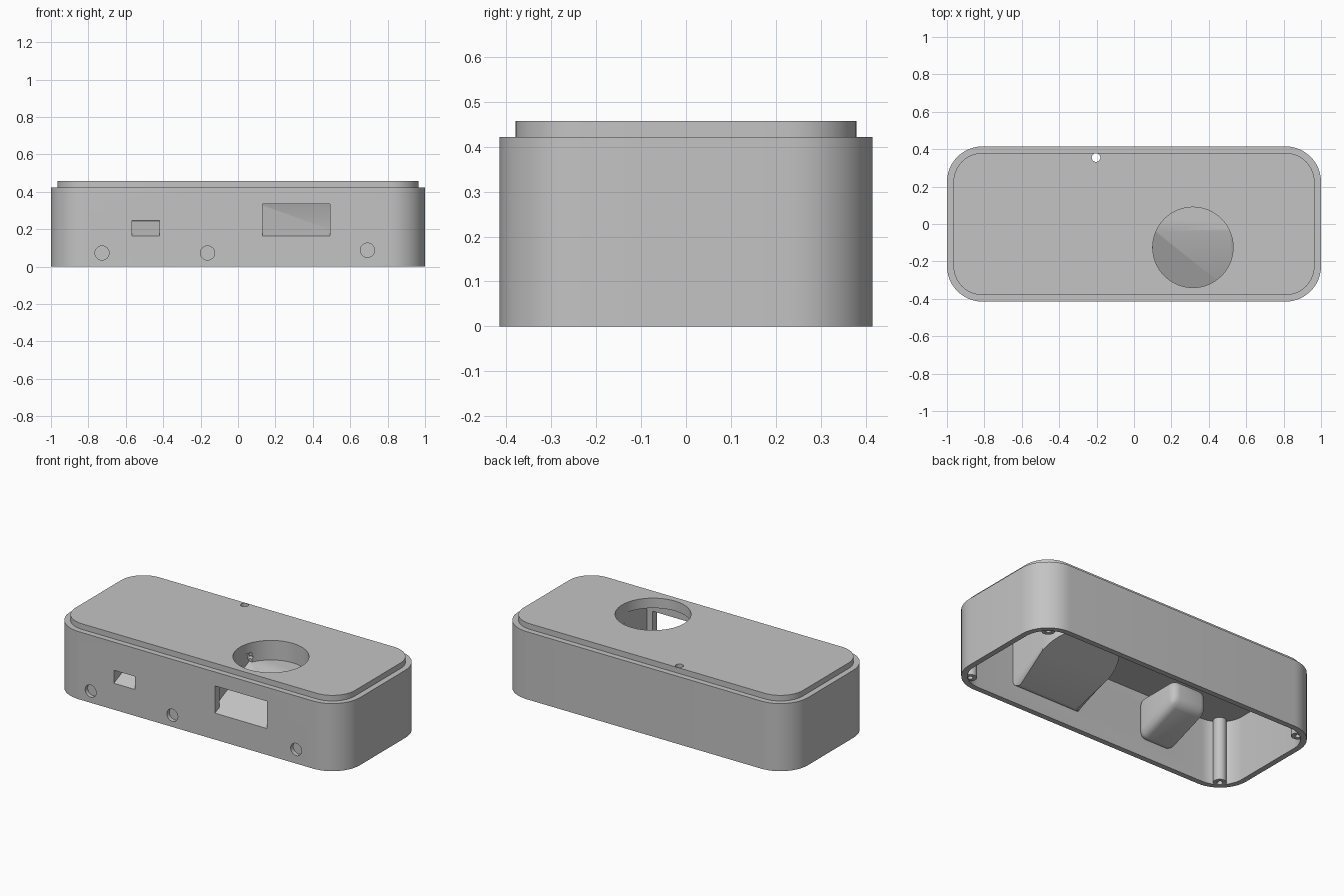
import bpy, bmesh, math

old = bpy.data.objects.get("Cube")
if old:
    bpy.data.objects.remove(old, do_unlink=True)

# One plain plastic colour
plastic = bpy.data.materials.new("grey_plastic")
plastic.use_nodes = True
GREY = (0.55, 0.55, 0.55, 1)
plastic.diffuse_color = GREY
plastic.node_tree.nodes["Principled BSDF"].inputs["Base Color"].default_value = GREY

SLOPE = 0.45        # rise of both chute floors toward the back
FRONT = -0.415      # front wall plane


def rounded_rect(hx, hy, r, n=12):
    pts = []
    for q, (sx, sy) in enumerate(((1, 1), (-1, 1), (-1, -1), (1, -1))):
        for i in range(n + 1):
            a = math.radians(90 * (q + i / n))
            pts.append((sx * (hx - r) + r * math.cos(a), sy * (hy - r) + r * math.sin(a)))
    return pts


def rect(cx, hx, y0, y1):
    return [(cx - hx, y0), (cx + hx, y0), (cx + hx, y1), (cx - hx, y1)]


def u_shape(cx, cy, r, y0, n=32):
    arc = [(cx + r * math.cos(math.pi * i / n), cy + r * math.sin(math.pi * i / n))
           for i in range(n + 1)]
    return [(cx - r, y0), (cx + r, y0)] + arc


def prism(name, outline, z0, z1, slope=0, bevel=0, where=None):
    """Extrude an outline upward; slope tilts the underside along y."""
    bm = bmesh.new()
    low = [bm.verts.new((x, y, z0 + slope * (y - FRONT))) for x, y in outline]
    high = [bm.verts.new((x, y, z1)) for x, y in outline]
    bottom = bm.faces.new(low[::-1])
    top = bm.faces.new(high)
    for i in range(len(low)):
        j = (i + 1) % len(low)
        bm.faces.new((low[i], low[j], high[j], high[i]))
    if bevel:
        edges = {"top": top.edges, "bottom": bottom.edges, "all": bm.edges}[where]
        bmesh.ops.bevel(bm, geom=list(edges), offset=bevel, segments=6,
                        profile=0.5, affect='EDGES')
    bmesh.ops.recalc_face_normals(bm, faces=bm.faces)
    mesh = bpy.data.meshes.new(name)
    bm.to_mesh(mesh)
    bm.free()
    obj = bpy.data.objects.new(name, mesh)
    bpy.context.collection.objects.link(obj)
    mesh.materials.append(plastic)
    return obj


def cylinder(name, r, depth, loc, rot=(0, 0, 0), sides=32):
    bpy.ops.mesh.primitive_cylinder_add(vertices=sides, radius=r, depth=depth,
                                        location=loc, rotation=rot)
    obj = bpy.context.object
    obj.name = name
    obj.data.materials.append(plastic)
    return obj


def combine(tool, operation):
    """Apply a boolean to the case and discard the tool."""
    mod = case.modifiers.new(tool.name, 'BOOLEAN')
    mod.object, mod.operation, mod.solver = tool, operation, 'EXACT'
    bpy.context.view_layer.objects.active = case
    bpy.ops.object.modifier_apply(modifier=mod.name)
    bpy.data.objects.remove(tool, do_unlink=True)


def add(tool):
    combine(tool, 'UNION')


def cut(tool):
    combine(tool, 'DIFFERENCE')


# Outer case with a raised lip, hollowed from below
case = prism("case", rounded_rect(1, 0.415, 0.19), 0, 0.422)
add(prism("lip", rounded_rect(0.965, 0.38, 0.155), 0.35, 0.457))
cut(prism("cavity", rounded_rect(0.966, 0.381, 0.156), -0.1, 0.40, bevel=0.06, where="top"))

# Shells of the large and small chutes inside the front wall
CX, CY = 0.315, -0.125
add(prism("large_chute_shell", u_shape(CX, CY, 0.24, -0.39), 0.085, 0.41,
          SLOPE, 0.035, "bottom"))
add(prism("small_chute_shell", rect(-0.475, 0.12, -0.395, -0.08), 0.09, 0.36,
          0.36, 0.045, "all"))

# Corner screw posts
for sx in (-1, 1):
    for sy in (-1, 1):
        x, y = sx * 0.9, sy * 0.335
        add(cylinder("screw_post", 0.037, 0.405, (x, y, 0.2075)))
        cut(cylinder("screw_hole", 0.015, 0.16, (x, y, 0), sides=16))

# Large chute: round opening on top, sloping floor, front window
cut(cylinder("top_opening", 0.215, 0.265, (CX, CY, 0.4675), sides=64))
cut(prism("chute_space", rect(CX, 0.213, -0.37, -0.035), 0.165, 0.395, SLOPE))
cut(prism("large_window", rect(0.312, 0.18, -0.5, -0.3), 0.165, 0.335, SLOPE))

# Small chute window
cut(prism("small_window", rect(-0.493, 0.073, -0.5, -0.24), 0.165, 0.246, SLOPE))

# Shallow round recesses in the front, a hole in the top and a wire hole
for x, z in ((-0.727, 0.073), (-0.163, 0.073), (0.692, 0.088)):
    cut(cylinder("front_recess", 0.038, 0.05, (x, FRONT, z), (math.pi / 2, 0, 0)))
cut(cylinder("top_hole", 0.023, 0.3, (-0.203, 0.355, 0.45)))
cut(cylinder("wire_hole", 0.012, 0.12, (0.1, -0.04, 0.365), (0, math.pi / 2, 0), 16))

# Smooth the rounded surfaces, keep hard edges
bpy.ops.object.select_all(action='DESELECT')
case.select_set(True)
bpy.context.view_layer.objects.active = case
bpy.ops.object.shade_smooth_by_angle(angle=math.radians(30))
